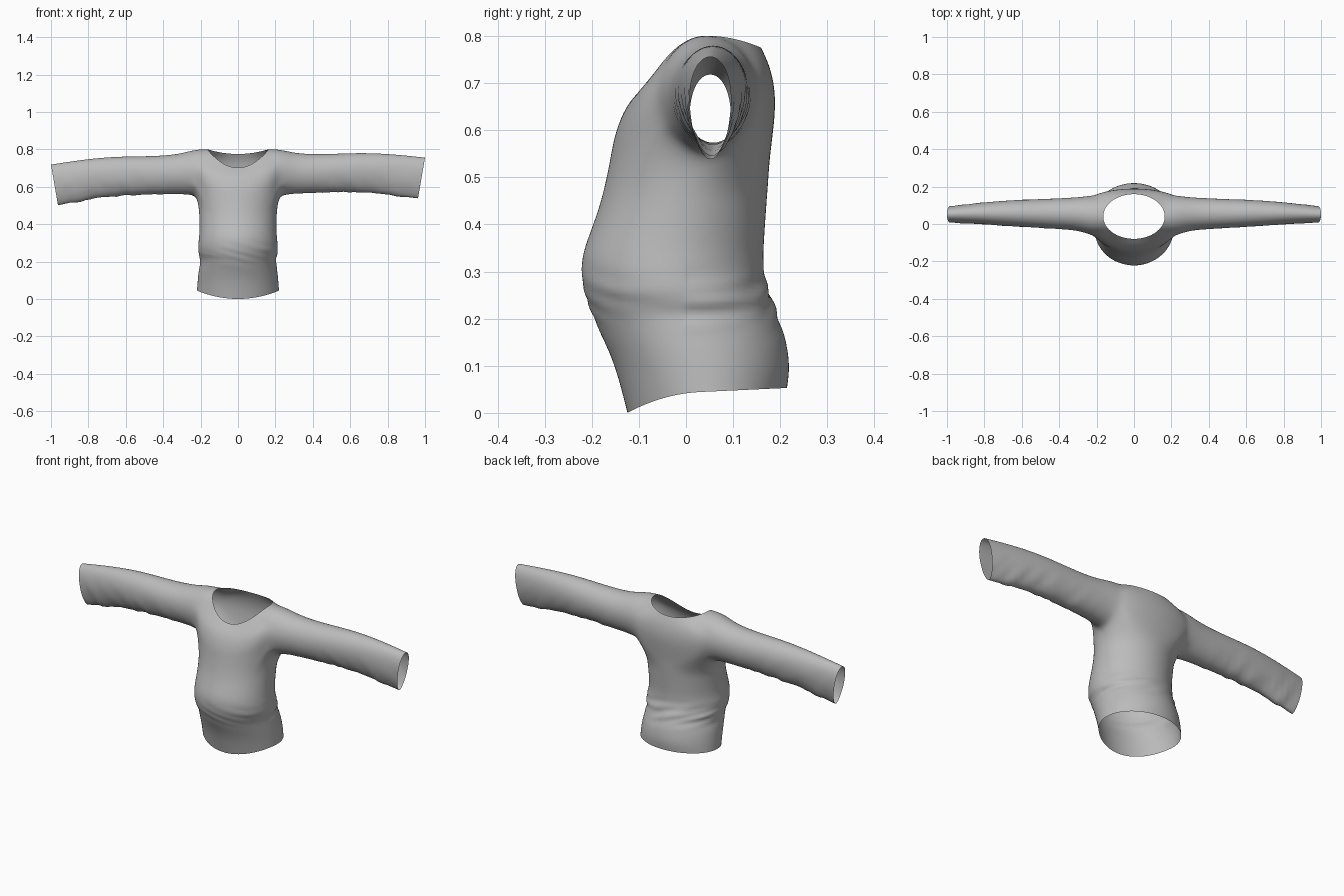
import bpy, bmesh
from math import sin, cos, pi, radians
from mathutils import Vector, noise

cube = bpy.data.objects.get("Cube")
if cube:
    bpy.data.objects.remove(cube)

COLS = 40      # columns around the torso
HALF = 4       # armhole half width in columns
ROWS = 4       # chest rows beside the armhole
STEP = 15      # degrees between armhole vertices

# Torso rings: height, front y, back y, half width
TORSO = [(0.045, -0.125, 0.215, 0.22), (0.10, -0.15, 0.222, 0.216),
         (0.16, -0.178, 0.212, 0.21), (0.205, -0.198, 0.196, 0.2),
         (0.24, -0.212, 0.182, 0.212), (0.28, -0.222, 0.168, 0.215),
         (0.33, -0.223, 0.164, 0.208), (0.38, -0.205, 0.167, 0.206),
         (0.44, -0.183, 0.171, 0.207), (0.49, -0.171, 0.175, 0.21)]
# Centre line of the chest and the upper back: y, z
CHEST = [(-0.163, 0.53), (-0.156, 0.57), (-0.148, 0.6), (-0.135, 0.635), (-0.115, 0.668)]
BACK = [(0.177, 0.53), (0.183, 0.58), (0.19, 0.64), (0.189, 0.69), (0.178, 0.738)]
# Sleeve rings: x, top z, bottom z, front y, back y, cuff slant
SLEEVE = [(0.26, 0.792, 0.558, -0.052, 0.152, 0), (0.32, 0.779, 0.564, -0.037, 0.146, 0),
          (0.42, 0.774, 0.567, -0.032, 0.142, 0), (0.54, 0.778, 0.57, -0.026, 0.139, 0.005),
          (0.66, 0.782, 0.572, -0.02, 0.135, 0.01), (0.78, 0.778, 0.563, -0.012, 0.127, 0.02),
          (0.9, 0.768, 0.549, -0.004, 0.114, 0.03), (1.0, 0.757, 0.536, 0.0, 0.103, 0.038)]


def torso_point(ring, a):
    z, front, back, half = TORSO[ring]
    s = sin(a)
    if ring == 0:                       # dipping hem
        z += -0.045 * s * s if s < 0 else 0.008 * s
    return Vector((half * cos(a), (front + back) / 2 + (back - front) / 2 * s, z))


def armhole_point(side, deg):
    t = radians(deg)
    return Vector((side * (0.216 - 0.006 * cos(t)), 0.045 + 0.108 * sin(t), 0.675 + 0.126 * cos(t)))


def column_offset(j):
    """Side of the body and signed column distance from that side's middle."""
    if j <= COLS // 4 or j >= 3 * COLS // 4:
        return 1, j if j <= COLS // 4 else j - COLS
    return -1, COLS // 2 - j


def yoke_point(row, j):
    side, c = column_offset(j)
    sign = 1 if c > 0 else -1
    if abs(c) <= HALF:
        if abs(c) < HALF and 0 < row < ROWS:
            return None                 # open armhole
        if row == ROWS:
            return armhole_point(side, STEP * c)
        if row == 0:
            return armhole_point(side, 180 - STEP * c)
        return armhole_point(side, sign * STEP * (HALF + ROWS - row))
    edge = armhole_point(side, sign * STEP * (HALF + ROWS - row))
    y, z = (BACK if c > 0 else CHEST)[row]
    phi = pi / 2 - abs(c) * 2 * pi / COLS
    lim = pi / 2 - HALF * 2 * pi / COLS
    k = (cos(phi) - cos(lim)) / (1 - cos(lim))
    return Vector((edge.x * sin(phi) / sin(lim), edge.y + (y - edge.y) * k, edge.z + (z - edge.z) * k))


def neck_point(a):
    s = sin(a)
    drop = 0.1 if s < 0 else 0.026
    return Vector((0.165 * cos(a), 0.04 + 0.12 * s, 0.801 - drop * s * s))


def sleeve_point(side, ring, deg):
    x, top, bottom, front, back, slant = SLEEVE[ring]
    t = radians(deg)
    sag = 0.05 * (x - 0.25) if side < 0 else 0
    taper = 1 - 0.3 * min(1, x) * (1 - cos(t)) / 2
    return Vector((side * (x - slant * (1 - cos(t)) / 2),
                   (front + back) / 2 + (back - front) / 2 * sin(t) * taper,
                   (top + bottom) / 2 + (top - bottom) / 2 * cos(t) - sag))


bm = bmesh.new()


def add(p):
    return bm.verts.new(p) if p is not None else None


def bridge(lower, upper):
    n = len(lower)
    for i in range(n):
        quad = (lower[i], lower[(i + 1) % n], upper[(i + 1) % n], upper[i])
        if None not in quad:
            bm.faces.new(quad)


# Torso, chest and neckline
angles = [2 * pi * j / COLS for j in range(COLS)]
rings = [[add(torso_point(r, a)) for a in angles] for r in range(len(TORSO))]
yoke = [[add(yoke_point(r, j)) for j in range(COLS)] for r in range(ROWS + 1)]
rings += yoke + [[add(neck_point(a)) for a in angles]]
for low, high in zip(rings, rings[1:]):
    bridge(low, high)

# Sleeves grown from the armholes
for side in (1, -1):
    def col(c):
        return c % COLS if side > 0 else COLS // 2 - c
    loop = [(ROWS, c, STEP * c) for c in range(-HALF, HALF + 1)]
    loop += [(r, HALF, STEP * (HALF + ROWS - r)) for r in range(ROWS - 1, 0, -1)]
    loop += [(0, c, 180 - STEP * c) for c in range(HALF, -HALF - 1, -1)]
    loop += [(r, -HALF, -STEP * (HALF + ROWS - r)) for r in range(1, ROWS)]
    previous = [yoke[r][col(c)] for r, c, d in loop]
    for ring in range(len(SLEEVE)):
        current = [add(sleeve_point(side, ring, d)) for r, c, d in loop]
        bridge(previous, current)
        previous = current

# The armhole corners pinch, so relax them a little
corners = [yoke[r][j] for r in (0, ROWS) for j in range(COLS) if abs(column_offset(j)[1]) in (HALF, HALF + 1)]
bmesh.ops.smooth_vert(bm, verts=corners, factor=0.4, use_axis_x=True, use_axis_y=True, use_axis_z=True)
bmesh.ops.recalc_face_normals(bm, faces=bm.faces)
if sum(f.normal.y * f.calc_center_median().y for f in bm.faces) < 0:
    bmesh.ops.reverse_faces(bm, faces=bm.faces)

cage = bpy.data.meshes.new("shirt_cage")
bm.to_mesh(cage)
bm.free()
shirt = bpy.data.objects.new("shirt", cage)
bpy.context.collection.objects.link(shirt)
sub = shirt.modifiers.new("smooth_cloth", 'SUBSURF')
sub.levels = sub.render_levels = 2
mesh = bpy.data.meshes.new_from_object(shirt.evaluated_get(bpy.context.evaluated_depsgraph_get()))
shirt.modifiers.clear()
shirt.data = mesh
mesh.name = "shirt"

# Cloth folds on the sleeve undersides and around the waist
normals = [v.normal.copy() for v in mesh.vertices]
for v, n in zip(mesh.vertices, normals):
    p = v.co
    if abs(p.x) > 0.3:
        fade = min(1, (abs(p.x) - 0.3) * 5) * min(1, max(0, (1 - abs(p.x)) * 12))
        low = min(1, max(0, (0.7 - p.z) * 8))
        amount = 0.007 * fade * low
        wave = noise.noise(Vector((p.x * 22 + p.z * 12, p.y * 6, p.z * 7)))
    else:
        band = max(0, 1 - abs(p.z - 0.24) / 0.09)
        amount = 0.009 * band * (1 if p.y > 0 else 0.4)
        wave = noise.noise(Vector((p.x * 7, p.y * 6, p.z * 38 + p.x * 10)))
    v.co = p + n * amount * wave

# Plain grey cloth
cloth = bpy.data.materials.new("grey_cloth")
cloth.use_nodes = True
grey = (0.5, 0.5, 0.5, 1)
cloth.diffuse_color = grey
cloth.node_tree.nodes["Principled BSDF"].inputs["Base Color"].default_value = grey
mesh.materials.clear()
mesh.materials.append(cloth)
for f in mesh.polygons:
    f.use_smooth = True
